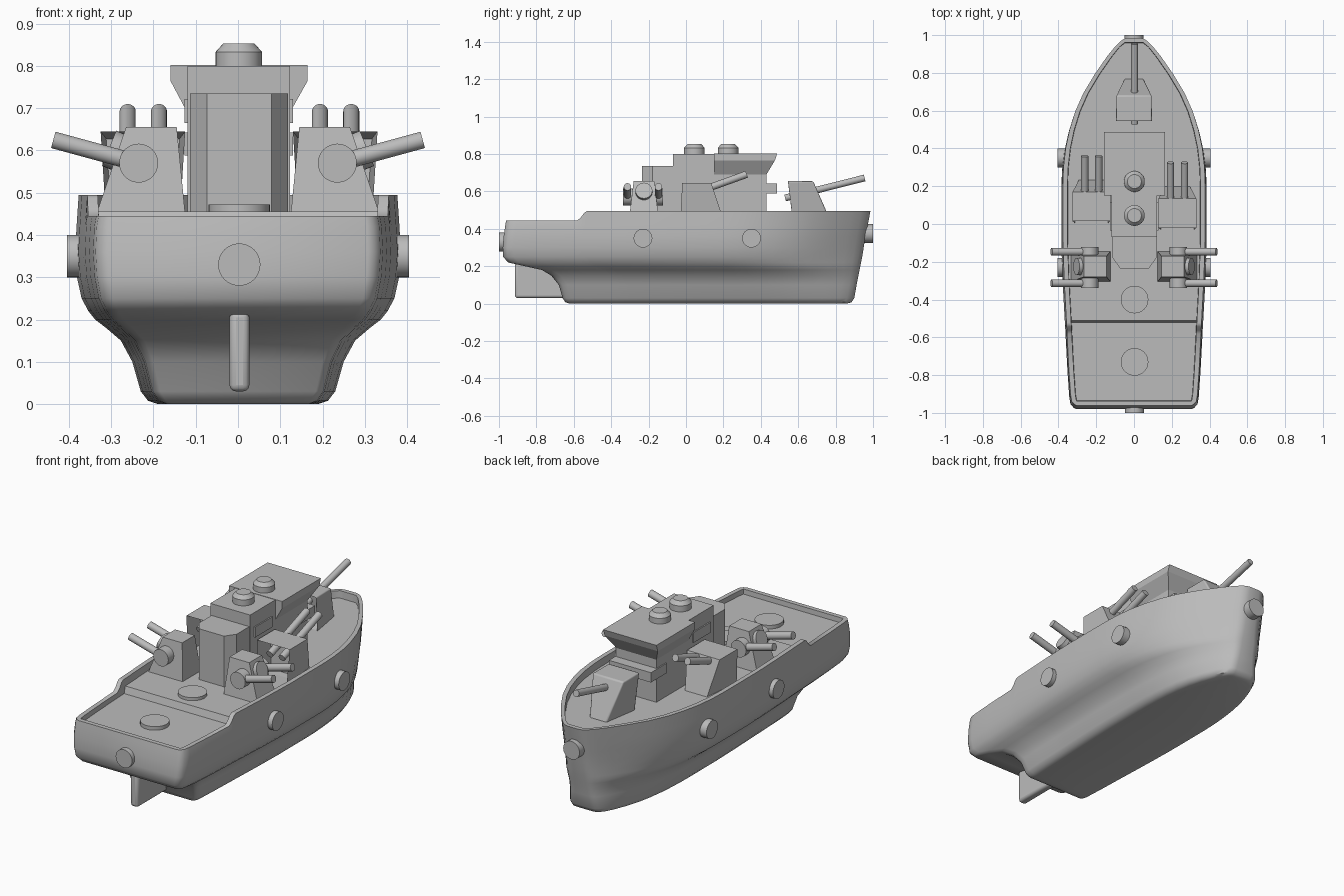
import bpy, bmesh
from math import radians
from mathutils import Vector

cube = bpy.data.objects.get("Cube")
if cube:
    bpy.data.objects.remove(cube, do_unlink=True)

grey = bpy.data.materials.new("plain grey")
grey.use_nodes = True
grey.diffuse_color = (0.5, 0.5, 0.5, 1)
grey.node_tree.nodes["Principled BSDF"].inputs["Base Color"].default_value = (0.5, 0.5, 0.5, 1)


def finish(name, bm, bevel=0, angle=35):
    """Turn a bmesh into a shaded object."""
    bmesh.ops.recalc_face_normals(bm, faces=bm.faces)
    mesh = bpy.data.meshes.new(name)
    bm.to_mesh(mesh)
    bm.free()
    mesh.materials.append(grey)
    ob = bpy.data.objects.new(name, mesh)
    bpy.context.collection.objects.link(ob)
    if bevel:
        mod = ob.modifiers.new("Bevel", "BEVEL")
        mod.width, mod.segments = bevel, 3
    bpy.ops.object.select_all(action="DESELECT")
    ob.select_set(True)
    bpy.context.view_layer.objects.active = ob
    bpy.ops.object.shade_smooth_by_angle(angle=radians(angle))
    return ob


def prism(name, base, top, z0, z1, front=(1, 1), recess=0, bevel=0):
    """Tapered block; base and top are (x0, x1, y0, y1), front narrows their far ends."""
    bm = bmesh.new()
    rings = []
    for (x0, x1, y0, y1), z, k in ((base, z0, front[0]), (top, z1, front[1])):
        c, h = (x0 + x1) / 2, (x1 - x0) / 2
        rings.append([bm.verts.new(p) for p in (
            (c - h, y0, z), (c + h, y0, z), (c + h * k, y1, z), (c - h * k, y1, z))])
    a, b = rings
    bm.faces.new(a[::-1])
    bm.faces.new(b)
    for i in range(4):
        j = (i + 1) % 4
        bm.faces.new((a[i], a[j], b[j], b[i]))
    bmesh.ops.recalc_face_normals(bm, faces=bm.faces)
    if recess:
        back = min(bm.faces, key=lambda f: f.calc_center_median().y)
        bmesh.ops.inset_individual(bm, faces=[back], thickness=0.018, depth=-recess)
    return finish(name, bm, bevel)


def box(name, x0, x1, y0, y1, z0, z1, bevel=0):
    return prism(name, (x0, x1, y0, y1), (x0, x1, y0, y1), z0, z1, bevel=bevel)


def rod(name, start, end, r, r2=None, sides=32):
    """Round bar between two points."""
    start, end = Vector(start), Vector(end)
    axis = end - start
    bm = bmesh.new()
    bmesh.ops.create_cone(bm, cap_ends=True, segments=sides, radius1=r,
                          radius2=r if r2 is None else r2, depth=axis.length)
    turn = axis.to_track_quat("Z", "Y").to_matrix().to_4x4()
    bm.transform(turn)
    bmesh.ops.translate(bm, verts=bm.verts, vec=(start + end) / 2)
    return finish(name, bm)


# Hull: waterline levels (height, half width, stern y, bow y)
LEVELS = [(0, .19, -.62, .86), (.008, .213, -.645, .885), (.03, .23, -.66, .9),
          (.1, .25, -.68, .912), (.15, .277, -.72, .922), (.18, .312, -.77, .928),
          (.2, .338, -.86, .932), (.22, .354, -.95, .936), (.25, .37, -.978, .942),
          (.3, .381, -.98, .95), (.36, .385, -.975, .96), (.42, .382, -.966, .972)]
# Plan outline: fraction of length, fraction of half width
PLAN = [(0, .8), (.004, .84), (.012, .875), (.03, .89), (.1, .915), (.195, .94), (.205, .942),
        (.215, .945), (.222, .947), (.226, .948), (.232, .95), (.34, .98), (.45, 1), (.6, 1),
        (.65, .99), (.7, .96), (.75, .905), (.8, .825), (.85, .71), (.9, .555),
        (.95, .375), (.975, .27), (.99, .195), (.997, .14), (1, .08)]


def rim_z(t):
    s = min(max((t - .195) / .027, 0), 1)
    return .445 + .05 * s * s * (3 - 2 * s)


def deck_z(t):
    return .418 if t < .229 else .455


bm = bmesh.new()


def add_loop(z_of, half, stern, bow, inset=0):
    right = []
    for t, f in PLAN:
        if t > .5:  # lower waterlines are fuller towards the bow
            f **= .55 + .45 * min(z_of(t) / .27, 1)
        y = stern + t * (bow - stern)
        y = min(max(y, stern + inset + t * .01), bow - inset)
        right.append((max(half * f - inset, .006), y, z_of(t)))
    return [bm.verts.new(p) for p in right + [(-x, y, z) for x, y, z in reversed(right)]]


loops = [add_loop(lambda t, z=z: z, w, s, b) for z, w, s, b in LEVELS]
loops.append(add_loop(rim_z, .377, -.962, .986))
loops.append(add_loop(rim_z, .377, -.962, .986, .025))
loops.append(add_loop(deck_z, .377, -.962, .986, .027))
n = len(loops[0])
for a, b in zip(loops, loops[1:]):
    for i in range(n):
        j = (i + 1) % n
        bm.faces.new((a[i], a[j], b[j], b[i]))
for cap in (loops[0], loops[-1]):
    for i in range(len(PLAN) - 1):
        bm.faces.new((cap[i], cap[i + 1], cap[n - 2 - i], cap[n - 1 - i]))
finish("hull", bm, angle=42)

# Skeg under the stern
box("skeg", -.02, .027, -.915, -.6, .03, .22, bevel=.015)

# Round plates on hull and deck
rod("stern_disc", (.003, -1, .33), (.003, -.95, .33), .05)
rod("bow_disc", (0, .93, .375), (0, 1, .375), .05)
for side, label in ((1, "left"), (-1, "right")):
    for y, place in ((-.23, "aft"), (.35, "fore")):
        rod(f"{label}_{place}_side_disc", (side * .34, y, .35), (side * .405, y, .35), .05)
rod("fore_deck_disc", (.003, -.4, .45), (.003, -.4, .472), .073)
rod("aft_deck_disc", (.003, -.73, .41), (.003, -.73, .438), .073)

# Aft deckhouse with chamfered rear corners
box("aft_house", -.113, .118, -.18, -.05, .45, .735)
prism("aft_house_back", (-.113, .118, -.18, -.235), (-.113, .118, -.18, -.235),
      .45, .735, front=(.66, .66))

# Main deckhouse and flared bridge
box("mid_house", -.12, .123, -.07, .16, .45, .8)
box("bridge_base", -.12, .123, .15, .43, .45, .72)
prism("bridge_flare", (-.12, .123, .15, .43), (-.16, .165, .15, .475), .69, .765)
prism("bridge_top", (-.16, .165, .15, .475), (-.16, .165, .15, .487), .765, .802)
box("side_lockers", -.127, .13, -.035, .115, .665, .722)
box("bridge_band", -.127, .13, .35, .487, .588, .642)

# Two stubby stacks
for y, place in ((.045, "aft"), (.225, "fore")):
    rod(f"{place}_stack", (.002, y, .795), (.002, y, .833), .055)
    rod(f"{place}_stack_cap", (.002, y, .833), (.002, y, .853), .055, .037)

# Bow gun
prism("bow_gun_shield", (-.085, .085, .565, .77), (-.095, .095, .54, .68),
      .45, .655, front=(.6, 1), recess=.07, bevel=.008)
rod("bow_gun_barrel", (.003, .53, .565), (.003, .955, .672), .018)

# Twin guns beside the bridge
for side, label, cx, y in ((1, "left", .23, -.02), (-1, "right", -.225, .015)):
    prism(f"{label}_gun_shield", (cx - .088, cx + .088, y - .01, y + .22),
          (cx - .1, cx + .1, y, y + .155), .45, .645, front=(.75, 1), recess=.1)
    for dx in (-.036, .038):
        rod(f"{label}_gun_barrel", (cx + dx, y + .02, .575), (cx + dx, y + .345, .692), .019)

# Outward guns near the stern
for side, label in ((1, "left"), (-1, "right")):
    def xs(a, b):
        return sorted((side * a, side * b))
    prism(f"{label}_aft_mount", (*xs(.125, .335), -.305, -.145), (*xs(.145, .265), -.28, -.17),
          .45, .655)
    rod(f"{label}_mount_sight", (side * .255, -.225, .585), (side * .305, -.225, .605), .045)
    for y0, y1, yb in ((-.338, -.28, -.313), (-.17, -.122, -.147)):
        rod(f"{label}_trunnion", (side * .235, y0, .57), (side * .235, y1, .57), .046)
        rod(f"{label}_aft_barrel", (side * .21, yb, .563), (side * .437, yb, .625), .02)
